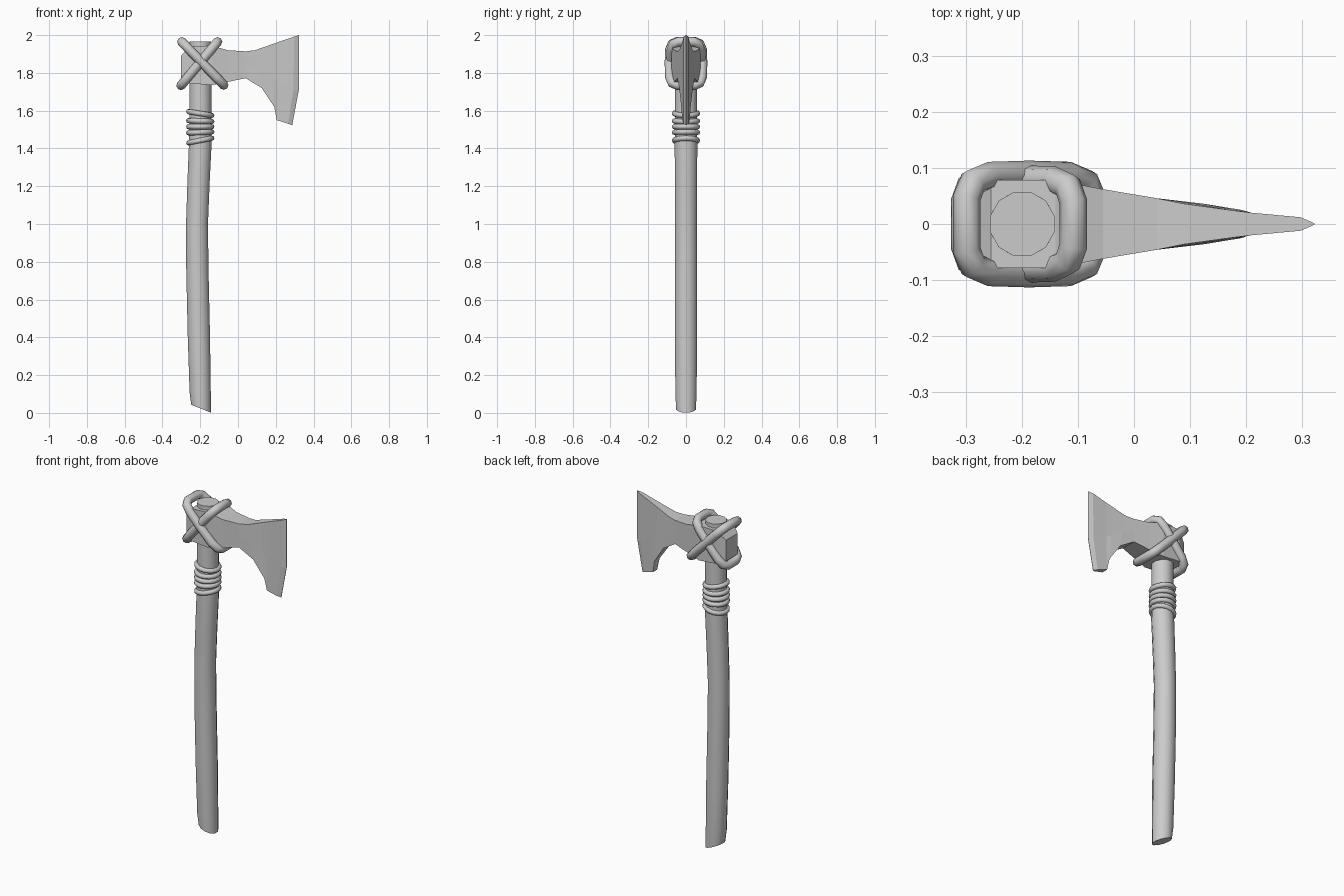
import bpy, bmesh, math
from mathutils import Vector

if "Cube" in bpy.data.objects:
    bpy.data.objects.remove(bpy.data.objects["Cube"])


def mesh_object(name, verts, faces, smooth=None):
    mesh = bpy.data.meshes.new(name)
    mesh.from_pydata(verts, [], faces)
    bm = bmesh.new()
    bm.from_mesh(mesh)
    bmesh.ops.recalc_face_normals(bm, faces=bm.faces)
    bm.to_mesh(mesh)
    bm.free()
    ob = bpy.data.objects.new(name, mesh)
    bpy.context.collection.objects.link(ob)
    if smooth:
        select(ob)
        bpy.ops.object.shade_smooth_by_angle(angle=math.radians(smooth))
    return ob


def select(ob):
    bpy.ops.object.select_all(action='DESELECT')
    ob.select_set(True)
    bpy.context.view_layer.objects.active = ob


def loop_tube(name, points, radius):
    """Closed rope following the given points."""
    curve = bpy.data.curves.new(name, 'CURVE')
    curve.dimensions = '3D'
    curve.bevel_depth = radius
    curve.bevel_resolution = 2
    spline = curve.splines.new('POLY')
    spline.points.add(len(points) - 1)
    for p, co in zip(spline.points, points):
        p.co = (*co, 1)
    spline.use_cyclic_u = True
    ob = bpy.data.objects.new(name, curve)
    bpy.context.collection.objects.link(ob)
    select(ob)
    bpy.ops.object.convert(target='MESH')
    bpy.ops.object.shade_smooth_by_angle(angle=math.radians(50))


# Handle: twelve-sided shaft with a gentle bow and a slanted foot
SIDES = 12
# centre x, z, radius, slant of the ring along x
rings = [(-0.195, 0.022, 0.054, -0.4), (-0.200, 0.10, 0.058, -0.1), (-0.207, 0.40, 0.061, 0),
         (-0.215, 0.75, 0.061, 0), (-0.217, 1.00, 0.060, 0), (-0.209, 1.22, 0.061, 0),
         (-0.200, 1.42, 0.062, 0), (-0.199, 1.60, 0.060, 0), (-0.199, 1.965, 0.059, 0)]
verts, faces = [], []
for cx, z, r, slant in rings:
    for i in range(SIDES):
        a = 2 * math.pi * (i + 0.5) / SIDES
        dx = r * math.cos(a)
        verts.append((cx + dx, r * math.sin(a), z + slant * dx))
for k in range(len(rings) - 1):
    for i in range(SIDES):
        j = (i + 1) % SIDES
        faces.append((k * SIDES + i, k * SIDES + j, (k + 1) * SIDES + j, (k + 1) * SIDES + i))
faces += [tuple(range(SIDES)), tuple(range(len(verts) - SIDES, len(verts)))]
mesh_object("handle", verts, faces, 40)

# Axe head: stations of top, middle and bottom (x, z) points with a half thickness
stations = [
    ((-0.303, 1.89), (-0.303, 1.83), (-0.303, 1.765), 0.055),
    ((-0.255, 1.94), (-0.255, 1.84), (-0.255, 1.745), 0.078),
    ((-0.140, 1.945), (-0.140, 1.84), (-0.140, 1.735), 0.078),
    ((-0.055, 1.92), (-0.055, 1.84), (-0.055, 1.752), 0.062),
    ((0.040, 1.914), (0.040, 1.84), (0.040, 1.772), 0.046),
    ((0.090, 1.920), (0.110, 1.82), (0.125, 1.720), 0.036),
    ((0.170, 1.948), (0.180, 1.77), (0.192, 1.620), 0.025),
    ((0.210, 1.962), (0.210, 1.75), (0.205, 1.550), 0.020),
    ((0.297, 1.992), (0.294, 1.71), (0.265, 1.531), 0.012),
    ((0.322, 2.000), (0.322, 1.71), (0.287, 1.523), 0.001),
]
verts, faces = [], []
for *row, t in stations:
    loop = [(x, -t, z) for x, z in row] + [(x, t, z) for x, z in reversed(row)]
    verts += loop
for k in range(len(stations) - 1):
    for i in range(6):
        j = (i + 1) % 6
        faces.append((k * 6 + i, k * 6 + j, k * 6 + 6 + j, k * 6 + 6 + i))
faces += [tuple(range(6)), tuple(range(len(verts) - 6, len(verts)))]
mesh_object("axe_head", verts, faces)

# Crossed lashing: two slanted rope loops around the head
half = [(0.0, 0.045), (0.05, 0.073), (0.18, 0.084), (0.5, 0.086),
        (0.82, 0.084), (0.95, 0.073), (1.0, 0.045)]


def lashing(name, top, bottom, push):
    a, b = Vector(top), Vector(bottom)
    side = [(a.lerp(b, t), y + push) for t, y in half]
    pts = [(p.x, -y, p.y) for p, y in side] + [(p.x, y, p.y) for p, y in reversed(side)]
    loop_tube(name, pts, 0.025)


lashing("lashing_left", (-0.298, 1.965), (-0.075, 1.735), 0.002)
lashing("lashing_right", (-0.108, 1.965), (-0.302, 1.733), -0.006)

# Grip binding: stacked cord rings, the outer ones tilted
for n, (z, tilt) in enumerate([(1.585, -0.16), (1.545, -0.04), (1.515, 0), (1.485, 0.04), (1.442, 0.2)]):
    pts = []
    for i in range(16):
        a = 2 * math.pi * i / 16
        dx = 0.061 * math.cos(a)
        pts.append((-0.2 + dx, 0.061 * math.sin(a), z + tilt * dx))
    loop_tube(f"binding_{n + 1}", pts, 0.014)
